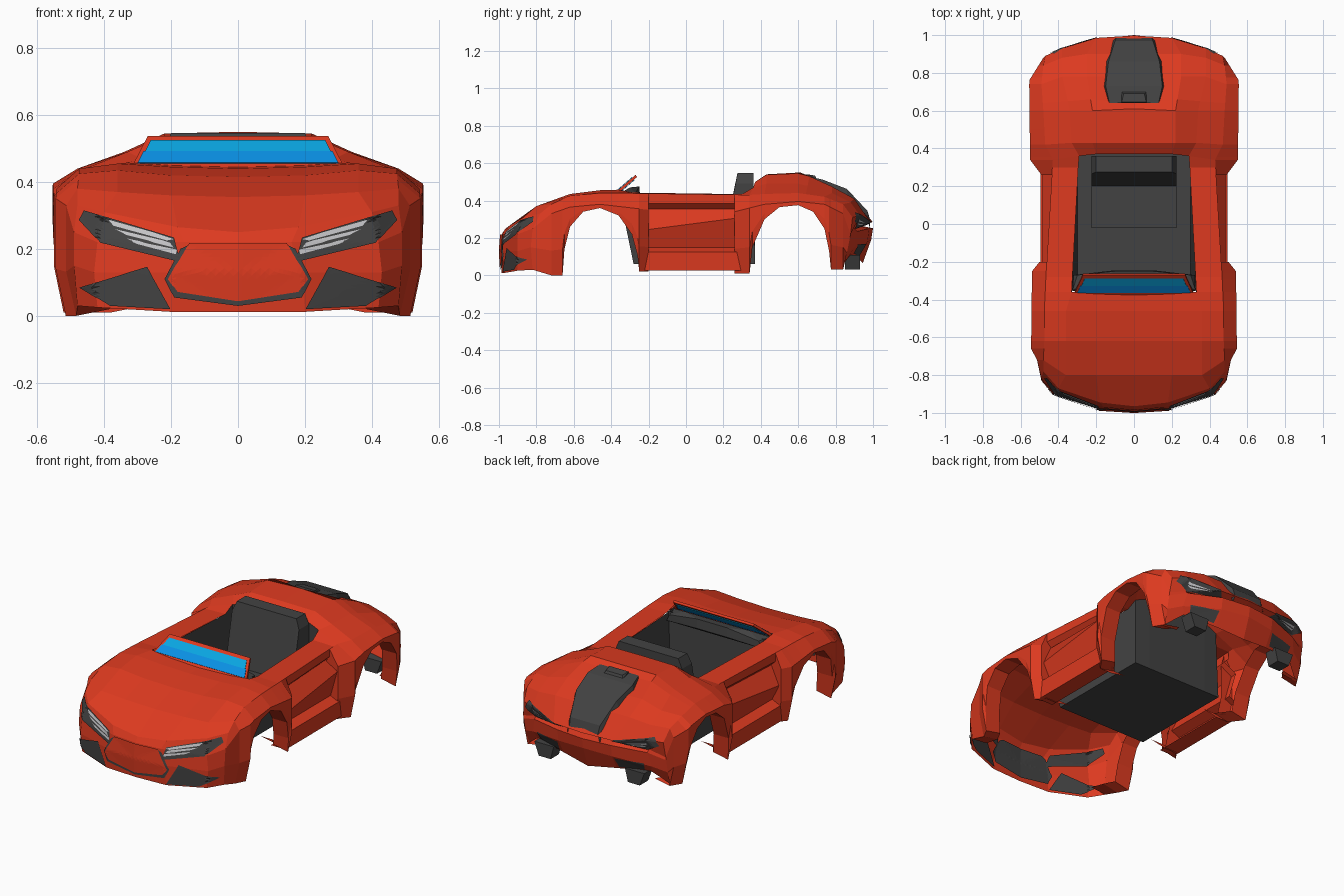
import bpy, bmesh
from mathutils import Vector
from mathutils.bvhtree import BVHTree

if "Cube" in bpy.data.objects:
    bpy.data.objects.remove(bpy.data.objects["Cube"])


def material(name, rgb):
    m = bpy.data.materials.new(name)
    m.diffuse_color = (*rgb, 1)
    m.use_nodes = True
    m.node_tree.nodes["Principled BSDF"].inputs["Base Color"].default_value = m.diffuse_color
    return m


RED = material("red paint", (0.72, 0.042, 0.014))
DARK = material("dark trim", (0.055, 0.055, 0.055))
LAMP = material("lamp grey", (0.55, 0.55, 0.57))
GLASS = material("upper glass", (0.003, 0.38, 0.76))
GLASS2 = material("lower glass", (0.003, 0.28, 0.78))


def finish(bm, name, mat):
    bmesh.ops.remove_doubles(bm, verts=bm.verts, dist=0.0005)
    bmesh.ops.recalc_face_normals(bm, faces=bm.faces)
    me = bpy.data.meshes.new(name)
    bm.to_mesh(me)
    me.materials.append(mat)
    ob = bpy.data.objects.new(name, me)
    bpy.context.collection.objects.link(ob)
    return ob


def grid(bm, rows):
    """Skin between rows of points, built on both sides of the car."""
    for s in (1, -1):
        vs = [[bm.verts.new((s * x, y, z)) for x, y, z in r] for r in rows]
        for a, b in zip(vs, vs[1:]):
            for i in range(len(a) - 1):
                bm.faces.new((a[i], a[i + 1], b[i + 1], b[i]))


def interp(table, y):
    if y <= table[0][0]:
        return table[0][1:]
    for a, b in zip(table, table[1:]):
        if y <= b[0]:
            t = (y - a[0]) / (b[0] - a[0])
            return tuple(p + (q - p) * t for p, q in zip(a[1:], b[1:]))
    return table[-1][1:]


def hexa(name, mat, pts, mirror=False):
    """Convex solid spanning mirrored points, or one solid on each side."""
    bm = bmesh.new()
    for s in ((1, -1) if mirror else (0,)):
        if mirror:
            vs = [bm.verts.new((s * x, y, z)) for x, y, z in pts]
        else:
            vs = [bm.verts.new((k * x, y, z)) for x, y, z in pts for k in (1, -1)]
        bmesh.ops.convex_hull(bm, input=vs)
    bmesh.ops.dissolve_limit(bm, angle_limit=0.01, verts=bm.verts, edges=bm.edges)
    return finish(bm, name, mat)


# Upper skin rows: centre, hood line, fender line, shoulder
front = [
    [(0, -.985, .012), (.2, -.975, .012), (.42, -.90, .025), (.48, -.82, .03)],
    [(0, -.992, .13), (.19, -.98, .13), (.43, -.90, .13), (.49, -.83, .15)],
    [(0, -.985, .22), (.16, -.97, .22), (.42, -.90, .22), (.49, -.82, .25)],
    [(0, -.965, .25), (.18, -.945, .265), (.40, -.87, .31), (.48, -.78, .33)],
    [(0, -.80, .355), (.2, -.80, .36), (.36, -.80, .37), (.48, -.72, .38)],
    [(0, -.62, .415), (.2, -.62, .42), (.36, -.62, .435), (.475, -.62, .425)],
    [(0, -.46, .44), (.2, -.46, .445), (.36, -.46, .455), (.475, -.46, .44)],
    [(0, -.36, .445), (.2, -.36, .45), (.33, -.36, .458), (.47, -.36, .44)]]
rear = [
    [(0, .37, .50), (.2, .37, .50), (.29, .36, .47), (.43, .34, .43)],
    [(0, .43, .54), (.22, .43, .538), (.33, .43, .49), (.47, .42, .435)],
    [(0, .61, .55), (.22, .60, .545), (.34, .60, .49), (.48, .60, .44)],
    [(0, .635, .505), (.23, .66, .53), (.35, .65, .478), (.4829, .64, .434)],
    [(0, .78, .465), (.25, .78, .475), (.38, .78, .44), (.49, .74, .42)],
    [(0, .90, .41), (.25, .90, .41), (.38, .88, .39), (.48, .84, .38)],
    [(0, .998, .285), (.2, .985, .285), (.38, .93, .32), (.47, .89, .31)],
    [(0, .94, .264), (.2, .93, .26), (.38, .90, .25), (.48, .88, .22)],
    [(0, 1.0, .252), (.18, .98, .25), (.38, .915, .235), (.48, .876, .20)],
    [(0, .99, .19), (.18, .97, .18), (.40, .90, .15), (.48, .86, .12)],
    [(0, .945, .065), (.18, .92, .09), (.38, .88, .11), (.48, .82, .03)]]
shoulder = [(r[3][1], r[3][0], r[3][2]) for r in front[3:] + rear[:7]]

body = bmesh.new()
grid(body, front)
grid(body, rear)
grid(body, [front[-1][2:],
            [(.326, -.28, .442), (.4665, -.28, interp(shoulder, -.28)[1])],
            [(.295, .30, .434), (.4323, .30, interp(shoulder, .30)[1])],
            rear[0][2:]])

# Fenders: wheel arch height, outer half width and flare height along y
arch = [(-.72, .0), (-.66, .0), (-.65, .14), (-.62, .26), (-.55, .34), (-.46, .36),
        (-.36, .32), (-.29, .22), (-.26, .11), (-.25, .02), (-.2, .02), (.26, .01),
        (.34, .01), (.355, .15), (.42, .30), (.50, .365), (.60, .375), (.68, .34),
        (.74, .25), (.765, .13), (.775, .03), (.84, .03)]
width = [(-.75, .49), (-.68, .545), (-.25, .54), (-.2, .5), (.26, .49), (.31, .55),
         (.76, .555), (.84, .505)]
flare = [(-.72, .33), (-.62, .365), (-.46, .38), (-.2, .35), (.26, .34), (.42, .38),
         (.60, .395), (.74, .38), (.84, .33)]


def section(y):
    sx, sz = interp(shoulder, y)
    w, f, b = interp(width, y)[0], interp(flare, y)[0], interp(arch, y)[0]
    wb = w - .03 * max(0, 1 - b / .3)
    return [(sx, y, sz), (w, y, f), (w, y, f * .4 + b * .6), (wb, y, b),
            (wb - .1, y, b + .02 * (b < .05))]


def corner(rows):
    pts = [r[3] for r in rows]
    x, y, z = pts[-1]
    return pts + [(x - .1, y, z + .01)]


def inset(row):
    return [row[0]] + [(x - .08, y, z) for x, y, z in row[1:]]


ff = [section(y) for y, z in arch if y < 0]
rf = [section(y) for y, z in arch if y > 0]
grid(body, [corner(front[3::-1])] + ff + [inset(ff[-1])])
grid(body, [inset(rf[0])] + rf + [corner([rear[6], rear[7], rear[9], rear[10]])])

# Doors with a groove, a rising crease and a sill
doors = []
for y, crease in ((-.24, .24), (.3, .31)):
    sx, sz = interp(shoulder, y)
    doors.append([(sx, y, sz), (sx, y, .385), (sx - .03, y, .355), (.485, y, crease),
                  (.44, y, .15), (.495, y, .125), (.49, y, .025), (.39, y, .025)])
grid(body, doors)
bmesh.ops.remove_doubles(body, verts=body.verts, dist=0.0005)
bvh = BVHTree.FromBMesh(body)
finish(body, "body_shell", RED)


def plate(name, mat, side, off, *polys):
    """Thin panels given in x,z, laid on the front (-1) or back (1) of the body."""
    bm = bmesh.new()
    for poly in polys:
        n = len(poly)
        mid = (sum(p[0] for p in poly) / n, sum(p[1] for p in poly) / n)
        for s in (1, -1):
            c = bm.verts.new((s * mid[0], 0, mid[1]))
            ring = [bm.verts.new((s * x, 0, z)) for x, z in poly]
            for i in range(n):
                bm.faces.new((c, ring[i], ring[(i + 1) % n]))
    bmesh.ops.subdivide_edges(bm, edges=bm.edges, cuts=7, use_grid_fill=True)
    for v in bm.verts:
        x = v.co.x if abs(v.co.x) > .001 else .001
        hit, nor = bvh.ray_cast(Vector((x, side * 3, v.co.z)), Vector((0, -side, 0)))[:2]
        if hit is None or hit.y * side < .6:
            hit, nor = bvh.find_nearest(Vector((x, side * .9, v.co.z)))[:2]
        if nor.y * side < 0:
            nor = -nor
        v.co = hit + nor * off
        v.co.x = 0 if x == .001 else v.co.x
    return finish(bm, name, mat)


# Front face details, with dark backing inside the shell
light = [(.457, .313), (.19, .232), (.17, .16), (.41, .218), (.472, .284)]
intake = [(.27, .146), (.47, .085), (.38, .03), (.20, .02)]
surround = [(0, .215), (.14, .215), (.17, .20), (.218, .11), (.19, .055), (0, .03)]
for tag, off in (("", .006), ("_backing", -.009)):
    plate("headlight_housing" + tag, DARK, -1, off, light)
    plate("lower_intake" + tag, DARK, -1, off, intake)
    plate("grille_surround" + tag, DARK, -1, off - .001, surround)
plate("nose_panel", RED, -1, .009,
      [(0, .217), (.145, .217), (.207, .11), (.18, .072), (0, .044)])
plate("headlight_strips", LAMP, -1, .009,
      [(.385, .284), (.37, .266), (.21, .222), (.19, .226), (.25, .246)],
      [(.365, .256), (.33, .238), (.19, .203), (.20, .217)],
      [(.33, .228), (.30, .214), (.183, .183), (.18, .197)])

# Tail details
tail = [(.16, .266), (.20, .287), (.42, .335), (.45, .29), (.38, .252)]
for tag, off in (("", .005), ("_backing", -.008)):
    plate("tail_light_housing" + tag, DARK, 1, off, tail)
plate("tail_light_strips", LAMP, 1, .008,
      [(.24, .274), (.36, .272), (.38, .283)], [(.25, .28), (.38, .29), (.38, .303)])
plate("rear_vent", DARK, 1, .004, [(.19, .17), (.36, .165), (.35, .12), (.2, .105)])
hexa("exhausts", DARK, [(x, y, z) for y in (.85, .93)
     for x, z in ((.24, .11), (.37, .11), (.34, .03), (.26, .03))], True)

# Engine cover sunk in the rear deck, with its front scoop
cover = bmesh.new()
grid(cover, [[(0, y, z), (w, y, z), (w + .015, y, z - .05)] for y, w, z in
             ((.64, .13, .532), (.73, .15, .512), (.86, .135, .462), (.97, .10, .345),
              (.985, .095, .295))])
finish(cover, "engine_cover", DARK)
hexa("engine_scoop", DARK, [(.065, .64, .52), (.065, .70, .515), (.065, .645, .541), (.055, .69, .533)])

# Cockpit tub, seat and dashboard
tub = bmesh.new()
grid(tub, [[(0, -.30, .44), (.2, -.30, .44), (.335, -.30, .445)],
           [(0, -.28, .06), (.2, -.28, .06), (.30, -.28, .06)],
           [(0, .37, .06), (.2, .37, .06), (.30, .37, .06)],
           [(0, .37, .50), (.2, .37, .50), (.29, .36, .47)]])
grid(tub, [[(.33, -.36, .447), (.326, -.28, .438), (.295, .30, .434), (.29, .36, .47)],
           [(.30, -.28, .06), (.30, -.27, .06), (.30, .30, .06), (.30, .37, .06)]])
finish(tub, "cockpit_tub", DARK)
hexa("seat_back", DARK, [(.225, .20, .18), (.225, .36, .18), (.225, .265, .49), (.225, .36, .49),
                         (.20, .275, .547), (.20, .36, .547)])
hexa("seat_base", DARK, [(.225, y, z) for y in (-.02, .25) for z in (.07, .19)])
hexa("dashboard", DARK, [(.325, -.355, .42), (.325, -.35, .44), (.32, -.27, .40), (.30, -.27, .44),
                         (.10, -.245, .42), (.10, -.25, .475), (.22, -.30, .47)])


# Windscreen: red frame plate with two glass bands on both faces
def screen(name, mat, s, t0, t1, lo, hi):
    pts = [(s * (.315 - .045 * t), -.37 + .10 * t - .65 * d, .45 + .087 * t + .76 * d)
           for t in (t0, t1) for d in (lo, hi)]
    return hexa(name, mat, pts)


screen("windscreen_frame", RED, 1, -.1, 1, -.014, 0)
for tag, lo, hi in (("front", .001, .004), ("back", -.018, -.015)):
    screen("upper_glass_" + tag, GLASS, .94, .45, .83, lo, hi)
    screen("lower_glass_" + tag, GLASS2, .96, .06, .45, lo, hi)
